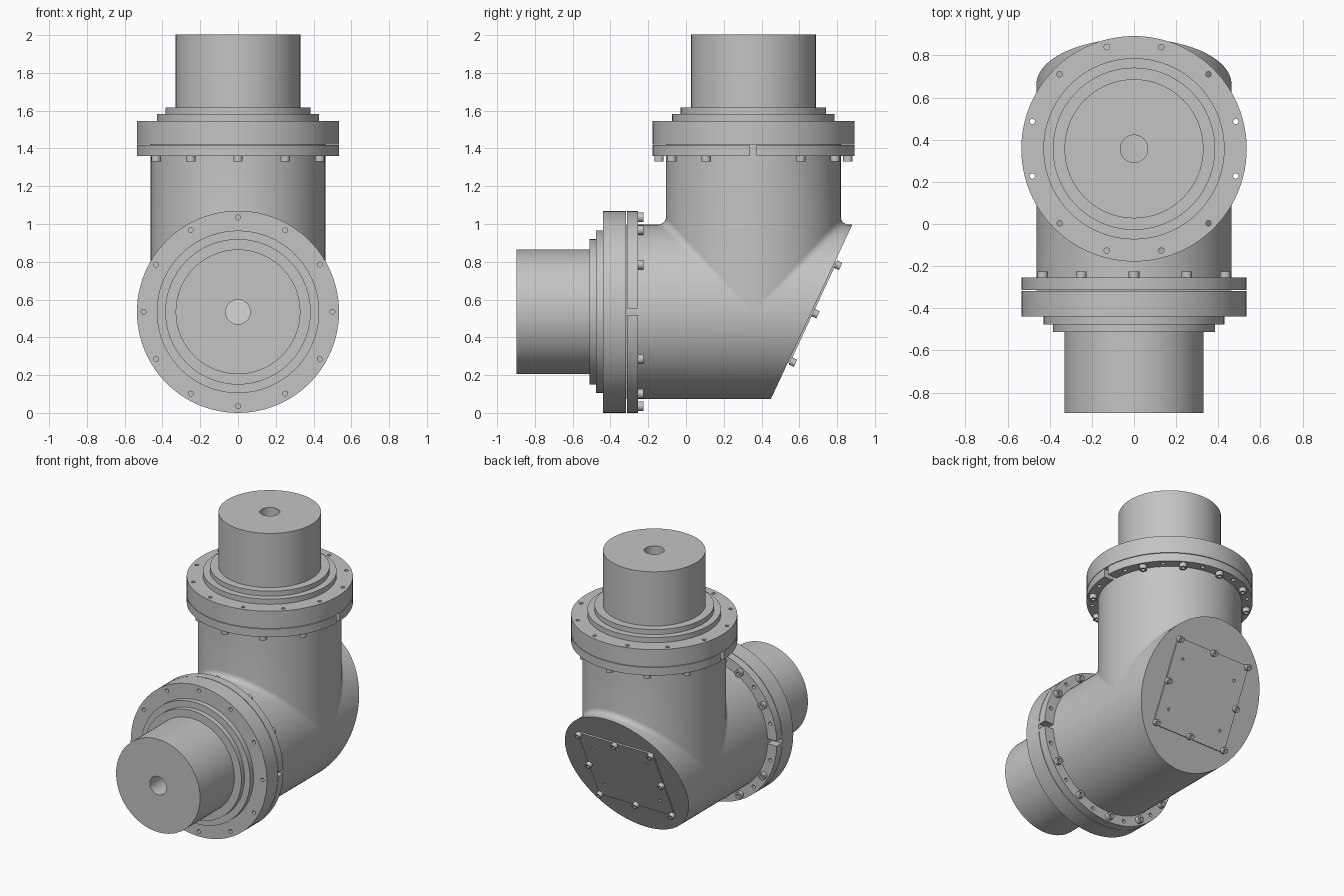
import bpy, bmesh, math
from mathutils import Matrix, Vector

cube = bpy.data.objects.get("Cube")
if cube:
    bpy.data.objects.remove(cube, do_unlink=True)

grey = bpy.data.materials.new("machined_grey")
grey.use_nodes = True
colour = (0.55, 0.55, 0.55, 1)
grey.diffuse_color = colour
grey.node_tree.nodes["Principled BSDF"].inputs["Base Color"].default_value = colour

R = 0.4625                      # pipe radius
YC, ZC = 0.357, 0.535           # axes of the upright and level pipes
FRONT, TOP = -0.255, 1.36       # where the two flanges sit
PITCH = 0.5                     # bolt circle radius


def make_object(name, bm, matrix=Matrix()):
    bmesh.ops.remove_doubles(bm, verts=bm.verts, dist=1e-5)
    bmesh.ops.recalc_face_normals(bm, faces=bm.faces)
    mesh = bpy.data.meshes.new(name)
    bm.to_mesh(mesh)
    bm.free()
    mesh.materials.append(grey)
    obj = bpy.data.objects.new(name, mesh)
    obj.matrix_world = matrix
    bpy.context.collection.objects.link(obj)
    return obj


def activate(obj):
    bpy.ops.object.select_all(action='DESELECT')
    obj.select_set(True)
    bpy.context.view_layer.objects.active = obj


def smooth(obj):
    activate(obj)
    bpy.ops.object.shade_smooth_by_angle(angle=math.radians(30))


def spin_profile(bm, profile, steps, centre=(0, 0)):
    """Turn a closed (radius, height) loop round a vertical line."""
    c = Vector((*centre, 0))
    vs = [bm.verts.new(c + Vector((r, 0, z))) for r, z in profile]
    es = [bm.edges.new((vs[i - 1], vs[i])) for i in range(len(vs))]
    bmesh.ops.spin(bm, geom=vs + es, cent=c, axis=(0, 0, 1),
                   angle=math.tau, steps=steps, use_merge=True)


def lathe(name, profile, matrix, steps=96):
    bm = bmesh.new()
    spin_profile(bm, profile, steps)
    return make_object(name, bm, matrix)


def circle_points(offset, count=12):
    for k in range(count):
        a = math.tau * k / count + offset
        yield PITCH * math.cos(a), PITCH * math.sin(a)


def cut(obj, bm):
    """Subtract the shapes in bm from obj."""
    cutter = make_object("cutter", bm, obj.matrix_world.copy())
    cutter.hide_render = True
    mod = obj.modifiers.new("cut", 'BOOLEAN')
    mod.object, mod.operation, mod.solver = cutter, 'DIFFERENCE', 'EXACT'
    activate(obj)
    bpy.ops.object.modifier_apply(modifier="cut")
    bpy.data.objects.remove(cutter, do_unlink=True)


def add_drills(bm, points, z0, z1, radius=0.013):
    for x, y in points:
        bmesh.ops.create_cone(bm, cap_ends=True, segments=16, radius1=radius, radius2=radius,
                              depth=z1 - z0, matrix=Matrix.Translation((x, y, (z0 + z1) / 2)))


def bolts(name, points, matrix, radius, height):
    """Socket-head bolts growing along local +z."""
    bm = bmesh.new()
    inner = radius * 0.5
    for p in points:
        spin_profile(bm, [(0, 0), (radius, 0), (radius, height), (inner, height),
                          (inner, height * 0.4), (0, height * 0.4)], 16, p)
    smooth(make_object(name, bm, matrix))


def slant_y(z):
    return 0.45 + (z - 0.075) * 0.467


# Elbow housing: two equal pipes with a blended seam and a slanted closed end
bm = bmesh.new()
HALF = 48


def skin(columns):
    grid = [[bm.verts.new(p) for p in col] for col in columns]
    for a, b in zip(grid, grid[1:]):
        for i in range(len(a) - 1):
            bm.faces.new((a[i], a[i + 1], b[i + 1], b[i]))


def elbow_column(angle, side):
    s = math.sin(angle)
    x, z, y = R * math.cos(angle), ZC + R * s, YC + side * R * s
    d = 0.04 * s
    start = FRONT - 0.06 if side < 0 else slant_y(z)
    arc = [(x, y + side * d * (1 - math.sin(t)), z + d * (1 - math.cos(t)))
           for t in (math.pi / 2 * i / 6 for i in range(7))]
    return [(x, start, z)] + arc + [(x, y, TOP + 0.06)]


angles = [math.pi * i / HALF for i in range(HALF + 1)]
for side in (-1, 1):
    skin([elbow_column(a, side) for a in angles])
skin([[(R * math.cos(a), FRONT - 0.06, ZC - R * math.sin(a)),
       (R * math.cos(a), slant_y(ZC - R * math.sin(a)), ZC - R * math.sin(a))] for a in angles])
rim = [math.pi * i / HALF for i in range(2 * HALF)]
bm.faces.new([bm.verts.new((R * math.cos(a), slant_y(ZC + R * math.sin(a)), ZC + R * math.sin(a)))
              for a in rim])
smooth(make_object("elbow_housing", bm))


# Shaft adapter: bored stub on a stepped flange, with a split clamp ring behind it
def adapter(prefix, matrix, hole_offset, hole_start):
    flange = lathe(prefix + "_flange_and_stub", [
        (0.065, 0.062), (0.535, 0.062), (0.535, 0.185), (0.43, 0.185), (0.43, 0.222),
        (0.385, 0.222), (0.385, 0.257), (0.33, 0.257), (0.33, 0.642), (0.065, 0.642)], matrix)
    drills = bmesh.new()
    add_drills(drills, circle_points(hole_offset), hole_start, 0.25)
    cut(flange, drills)
    smooth(flange)

    ring = lathe(prefix + "_clamp_ring",
                 [(0.45, 0), (0.535, 0), (0.535, 0.058), (0.45, 0.058)], matrix)
    drills = bmesh.new()
    add_drills(drills, circle_points(math.pi / 12), -0.1, 0.1)
    bmesh.ops.create_cube(drills, size=1, matrix=Matrix.Diagonal((2, 0.035, 0.3, 1)))
    cut(ring, drills)
    smooth(ring)

    # Bolts go everywhere except at the split
    heads = [p for p in circle_points(0) if abs(p[1]) > 0.1]
    bolts(prefix + "_flange_bolts", heads, matrix @ Matrix.Diagonal((1, 1, -1, 1)), 0.025, 0.03)


adapter("top", Matrix.Translation((0, YC, TOP)), math.pi / 12, -0.1)
adapter("front", Matrix.Translation((0, FRONT, ZC)) @ Matrix.Rotation(math.pi / 2, 4, 'X'), 0, 0.1)

# Square cover plate on the slanted end
up = Vector((0, 0.467, 1)).normalized()
left = Vector((-1, 0, 0))
slant = Matrix((left, up, left.cross(up))).transposed().to_4x4()
slant.translation = (0, slant_y(ZC), ZC)
bm = bmesh.new()
bmesh.ops.create_cube(bm, size=1, matrix=Matrix.Translation((0, 0, 0.004))
                      @ Matrix.Diagonal((0.59, 0.59, 0.012, 1)))
plate = make_object("cover_plate", bm, slant)
drills = bmesh.new()
add_drills(drills, [(x, y) for x in (-0.215, 0.215) for y in (-0.17, 0.17)], 0.001, 0.05, 0.01)
cut(plate, drills)
grid = [(x, y) for x in (-0.283, 0, 0.283) for y in (-0.283, 0, 0.283) if x or y]
bolts("cover_bolts", grid, slant @ Matrix.Translation((0, 0, 0.008)), 0.021, 0.03)
bpy.ops.object.select_all(action='DESELECT')
